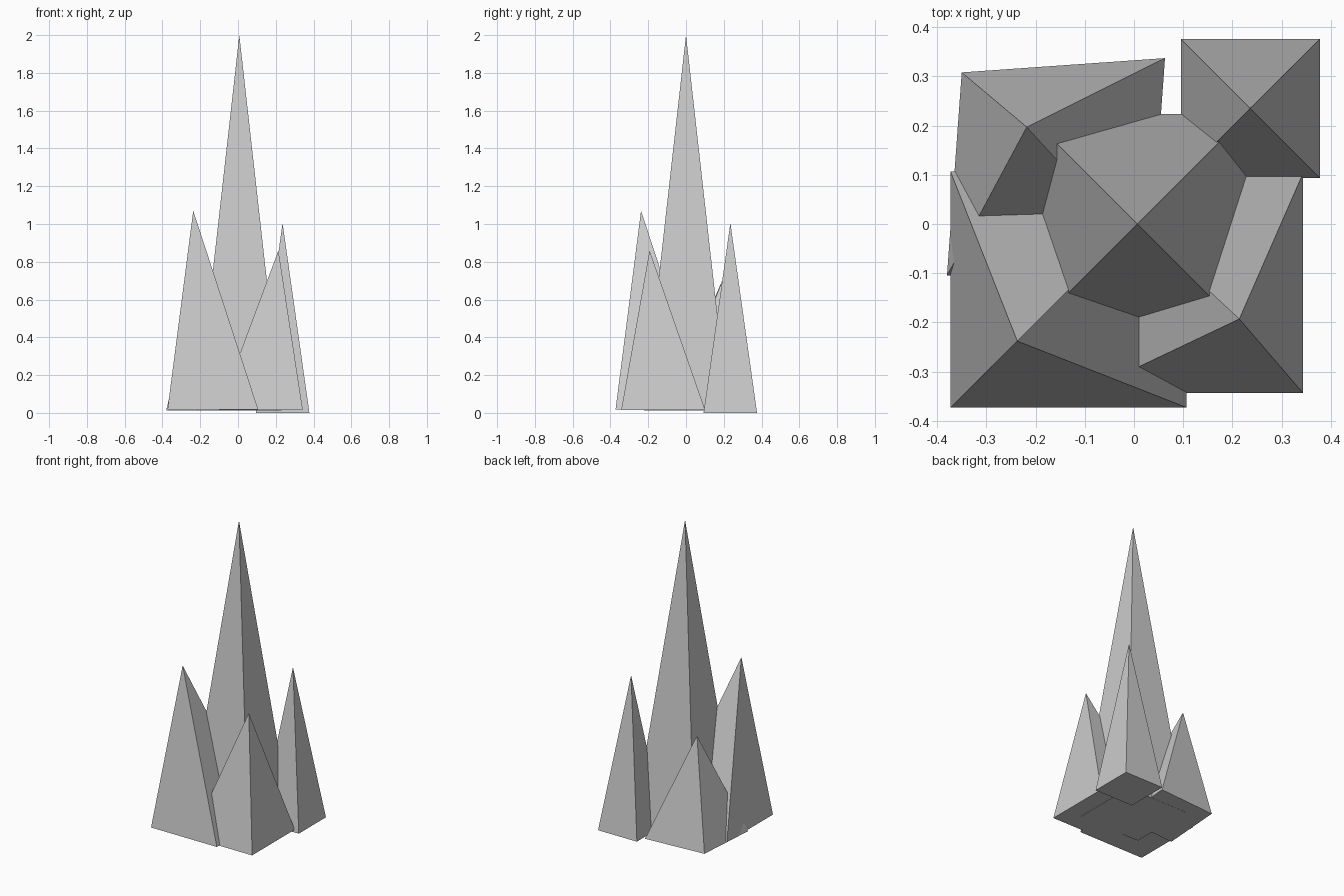
import bpy

if "Cube" in bpy.data.objects:
    bpy.data.objects.remove(bpy.data.objects["Cube"])


def spire(name, corner, edge_a, edge_b, base_z, apex):
    """Four-sided spike: parallelogram base from a corner and two edges, plus an apex."""
    (x, y), (ax, ay), (bx, by) = corner, edge_a, edge_b
    verts = [(x, y, base_z),
             (x + ax, y + ay, base_z),
             (x + ax + bx, y + ay + by, base_z),
             (x + bx, y + by, base_z),
             apex]
    # edges are given counter-clockwise seen from above
    faces = [(3, 2, 1, 0)] + [(i, (i + 1) % 4, 4) for i in range(4)]
    mesh = bpy.data.meshes.new(name)
    mesh.from_pydata(verts, [], faces)
    mesh.update()
    obj = bpy.data.objects.new(name, mesh)
    bpy.context.collection.objects.link(obj)
    return obj


def square_spire(name, corner, size, base_z, apex):
    return spire(name, corner, (size, 0), (0, size), base_z, apex)


# tall central spike
square_spire("center_spike", (-0.216, -0.223), 0.446, 0.012, (0.007, 0, 2.0))

# upright spike at the back right
square_spire("back_right_spike", (0.095, 0.093), 0.283, 0.0, (0.236, 0.235, 1.005))

# outward leaning spikes at the front
square_spire("front_left_spike", (-0.373, -0.373), 0.48, 0.018, (-0.237, -0.238, 1.07))
square_spire("front_right_spike", (-0.102, -0.343), 0.445, 0.014, (0.214, -0.193, 0.86))

# skewed short spike at the back left
spire("back_left_spike", (-0.38, -0.105), (0.413, 0.029), (0.03, 0.413), 0.013,
      (-0.218, 0.197, 0.713))
